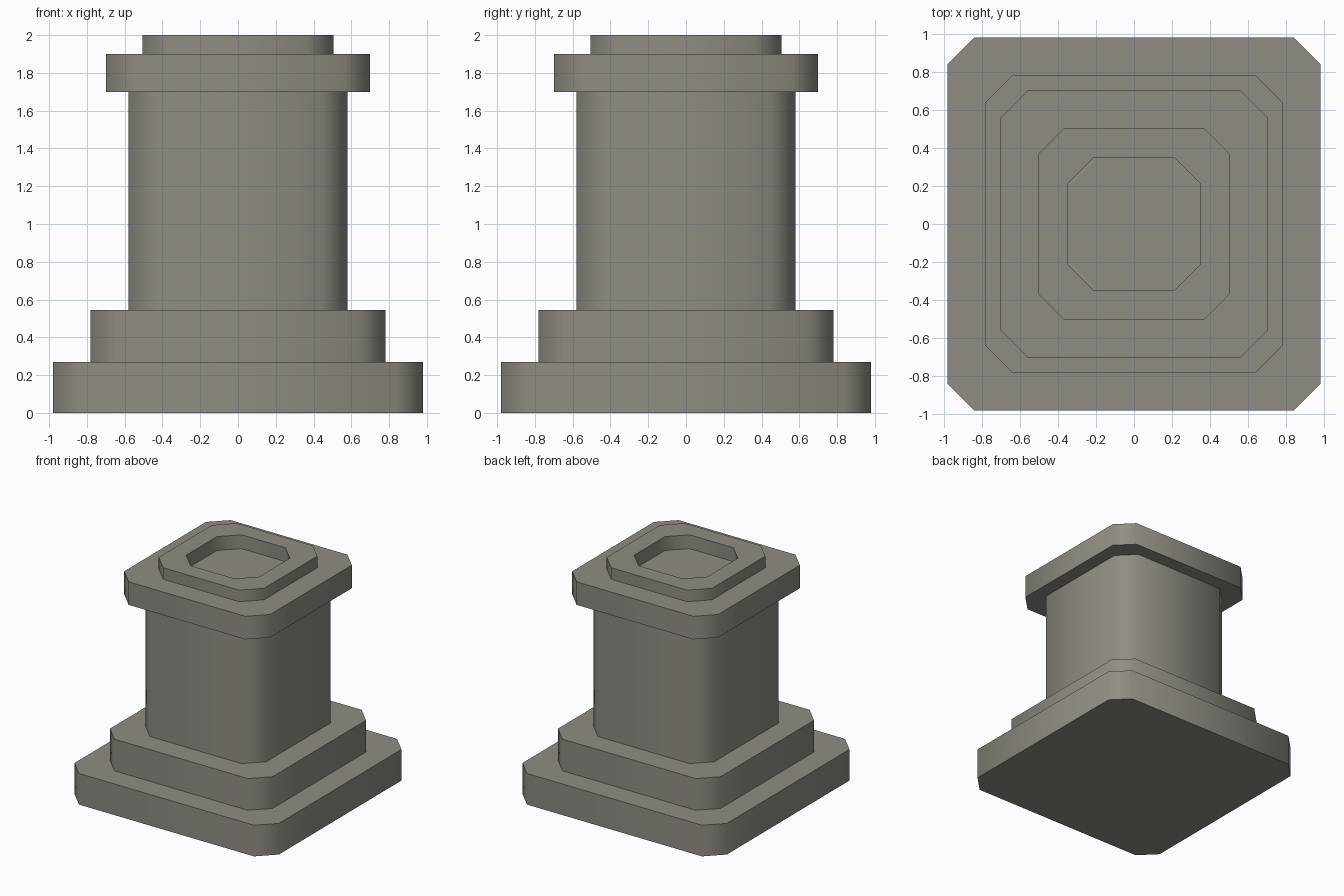
import bpy, bmesh

if "Cube" in bpy.data.objects:
    bpy.data.objects.remove(bpy.data.objects["Cube"])

stone = bpy.data.materials.new("warm_grey_stone")
stone.diffuse_color = (0.28, 0.265, 0.23, 1)
stone.use_nodes = True
stone.node_tree.nodes["Principled BSDF"].inputs["Base Color"].default_value = stone.diffuse_color

CHAMFER = 0.14  # same corner cut on every tier


def ring(bm, h, z):
    """Square of half-width h with cut corners, counter-clockwise."""
    c = h - CHAMFER
    pts = [(h, -c), (h, c), (c, h), (-c, h), (-h, c), (-h, -c), (-c, -h), (c, -h)]
    return [bm.verts.new((x, y, z)) for x, y in pts]


# Profile (half-width, height): base, plinth, shaft, cap, rim, recess
profile = [
    (0.98, 0.0), (0.98, 0.27),
    (0.78, 0.27), (0.78, 0.545),
    (0.58, 0.545), (0.58, 1.70),
    (0.70, 1.70), (0.70, 1.90),
    (0.505, 1.90), (0.505, 2.0),
    (0.35, 2.0), (0.35, 1.88),
]

bm = bmesh.new()
rings = [ring(bm, h, z) for h, z in profile]
for a, b in zip(rings, rings[1:]):
    for i in range(8):
        j = (i + 1) % 8
        bm.faces.new((a[i], a[j], b[j], b[i]))
bm.faces.new(rings[0][::-1])   # underside
bm.faces.new(rings[-1])        # recess floor

mesh = bpy.data.meshes.new("pedestal")
bm.to_mesh(mesh)
bm.free()
mesh.materials.append(stone)
pedestal = bpy.data.objects.new("pedestal", mesh)
bpy.context.collection.objects.link(pedestal)

# Smooth round the cut corners, sharp between the tiers
bpy.context.view_layer.objects.active = pedestal
pedestal.select_set(True)
bpy.ops.object.shade_smooth_by_angle(angle=1.05)
